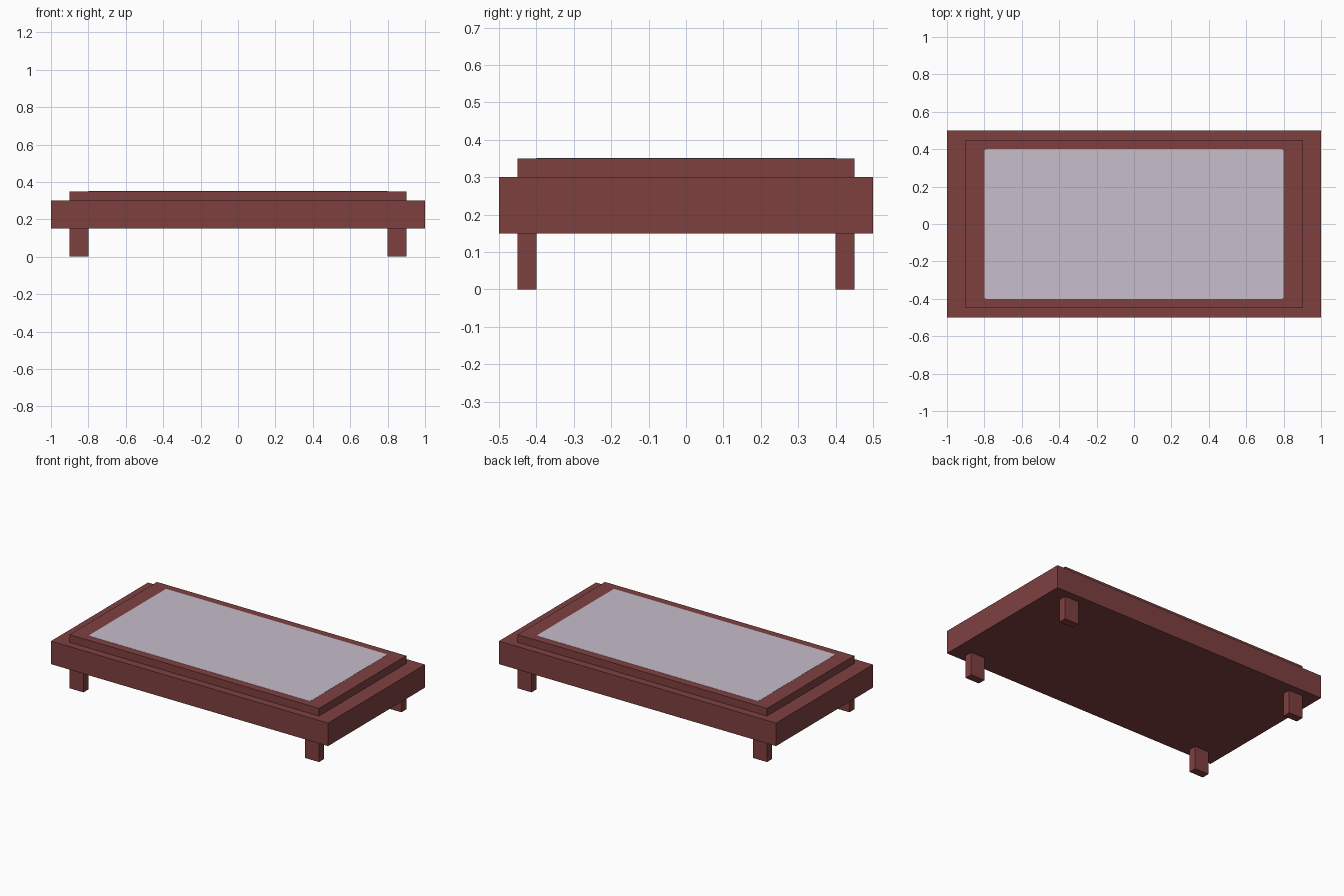
import bpy
import bmesh
from mathutils import Matrix, Vector

cube = bpy.data.objects.get("Cube")
if cube:
    bpy.data.objects.remove(cube, do_unlink=True)


def material(name, color):
    mat = bpy.data.materials.new(name)
    mat.use_nodes = True
    mat.diffuse_color = color
    mat.node_tree.nodes["Principled BSDF"].inputs["Base Color"].default_value = color
    return mat


def box(name, size, center, mat, corner=0):
    """Box with optional rounding of its upright edges."""
    bm = bmesh.new()
    bmesh.ops.create_cube(bm, size=1, matrix=Matrix.LocRotScale(None, None, Vector(size)))
    if corner:
        upright = [e for e in bm.edges
                   if (e.verts[0].co - e.verts[1].co).xy.length < corner / 10]
        bmesh.ops.bevel(bm, geom=upright, offset=corner, segments=3,
                        profile=0.5, affect="EDGES")
    mesh = bpy.data.meshes.new(name)
    bm.to_mesh(mesh)
    bm.free()
    mesh.materials.append(mat)
    obj = bpy.data.objects.new(name, mesh)
    obj.location = center
    bpy.context.collection.objects.link(obj)
    return obj


wood = material("red_brown_wood", (0.212, 0.051, 0.051, 1))
lilac = material("pale_lilac", (0.57, 0.515, 0.6, 1))

# Main slab and the raised board on it
box("base_slab", (2, 1, 0.15), (0, 0, 0.225), wood)
box("raised_top", (1.8, 0.9, 0.05), (0, 0, 0.325), wood)

# Thin pale panel let into the board
box("top_panel", (1.6, 0.8, 0.002), (0, 0, 0.35), lilac, corner=0.012)

# Four legs
for side, x in (("left", 0.85), ("right", -0.85)):
    for end, y in (("front", -0.425), ("back", 0.425)):
        box(f"{end}_{side}_leg", (0.1, 0.05, 0.15), (x, y, 0.075), wood)
